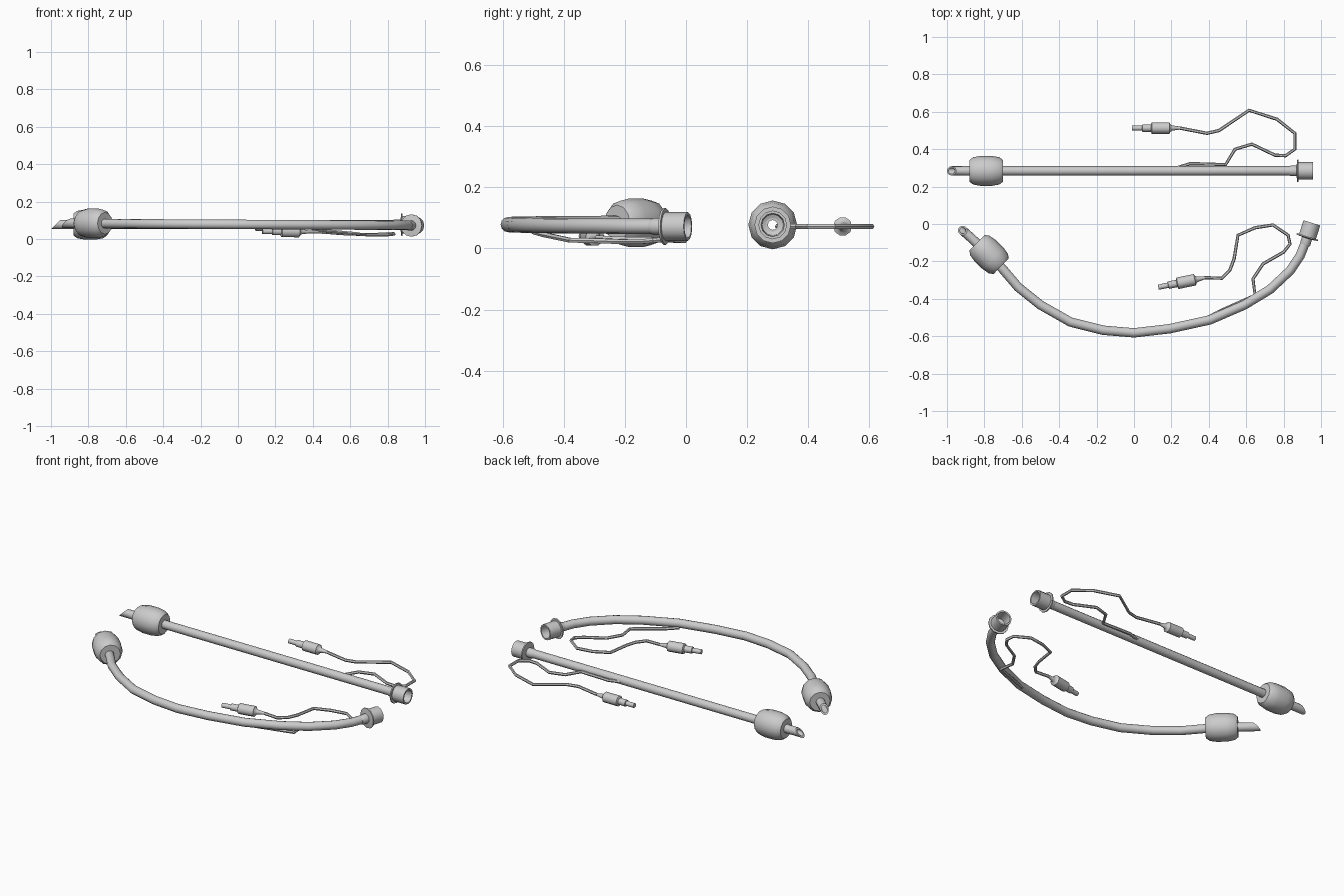
import bpy, bmesh, math
from mathutils import Vector

if "Cube" in bpy.data.objects:
    bpy.data.objects.remove(bpy.data.objects["Cube"])

UP = Vector((0, 0, 1))


def build(name, rings, loop=False):
    """Skin a list of vertex rings; loop joins last to first, otherwise ends are capped."""
    bm = bmesh.new()
    vr = [[bm.verts.new(p) for p in ring] for ring in rings]
    n = len(vr[0])
    pairs = list(zip(vr, vr[1:])) + ([(vr[-1], vr[0])] if loop else [])
    for a, b in pairs:
        for i in range(n):
            j = (i + 1) % n
            bm.faces.new((a[i], a[j], b[j], b[i]))
    if not loop:
        bm.faces.new(vr[0][::-1])
        bm.faces.new(vr[-1])
    bmesh.ops.recalc_face_normals(bm, faces=bm.faces)
    me = bpy.data.meshes.new(name)
    bm.to_mesh(me)
    bm.free()
    ob = bpy.data.objects.new(name, me)
    bpy.context.collection.objects.link(ob)
    bpy.context.view_layer.objects.active = ob
    ob.select_set(True)
    bpy.ops.object.shade_smooth_by_angle(angle=math.radians(40))
    ob.select_set(False)
    return ob


def ring(c, t, r, sides, bevel=0.0, phase=0.0):
    side = UP.cross(t).normalized()
    up = t.cross(side).normalized()
    out = []
    for k in range(sides):
        a = 2 * math.pi * k / sides + phase
        s, h = r * math.cos(a), r * math.sin(a)
        out.append(c + side * s + up * h + t * bevel * (h + 0.025))
    return out


def sweep(name, pts, r, sides, inner=None, bevel=0.0):
    """Round tube along points, hollow when inner is given, first end cut at a slant."""
    pts = [Vector(p) for p in pts]
    tans = []
    for i in range(len(pts)):
        a = (pts[i] - pts[i - 1]).normalized() if i else Vector()
        b = (pts[i + 1] - pts[i]).normalized() if i < len(pts) - 1 else Vector()
        tans.append((a + b).normalized())
    def rings(rad):
        return [ring(p, t, rad, sides, bevel if i == 0 else 0)
                for i, (p, t) in enumerate(zip(pts, tans))]
    if inner:
        return build(name, rings(r) + rings(inner)[::-1], loop=True)
    return build(name, rings(r))


def lathe(name, origin, direction, profile, sides, loop=False):
    o, d = Vector(origin), Vector(direction).normalized()
    return build(name, [ring(o + d * s, d, r, sides) for s, r in profile], loop)


CUFF = [(-.09, .022), (-.09, .058), (-.07, .073), (-.03, .08), (.03, .08),
        (.07, .073), (.09, .058), (.09, .022)]
CONNECTOR = [(-.045, .016), (-.045, .024), (-.035, .028), (-.004, .028), (0, .06),
             (.007, .06), (.007, .047), (.083, .047), (.083, .038), (.012, .035), (.004, .016)]
BALLOON = [(0, .008), (.04, .014), (.05, .02), (.056, .031), (.15, .031), (.155, .02),
           (.2, .02), (.202, .014), (.255, .014)]


def airway(prefix, path, cuff, cuff_dir, conn, conn_dir, line, balloon_dir):
    sweep(prefix + "_tube", path, .025, 12, inner=.017, bevel=1.0)
    lathe(prefix + "_cuff", cuff, cuff_dir, CUFF, 12, loop=True)
    lathe(prefix + "_connector", conn, conn_dir, CONNECTOR, 12, loop=True)
    sweep(prefix + "_inflation_line", line, .009, 6)
    lathe(prefix + "_pilot_balloon", line[-1], balloon_dir, BALLOON, 10)


# straight tube
Z = .077
line_a = [(.23, .30), (.30, .323), (.49, .318), (.54, .40), (.63, .427), (.754, .368),
          (.81, .365), (.86, .40), (.86, .485), (.765, .56), (.615, .608), (.455, .50),
          (.39, .485), (.245, .513)]
airway("straight",
       [(-1, .284, Z), (-.9, .284, Z), (0, .284, Z), (.88, .284, Z)],
       (-.79, .284, Z), (1, 0, 0), (.873, .284, Z), (1, 0, 0),
       [(x, y, .072) for x, y in line_a], (-1, 0, 0))

# curved tube
arc = [(-.935, -.018), (-.87, -.075), (-.775, -.165), (-.70, -.243), (-.62, -.337), (-.50, -.433),
       (-.34, -.524), (-.165, -.568), (0, -.582), (.19, -.56), (.405, -.513), (.59, -.433),
       (.727, -.35), (.834, -.25), (.888, -.17), (.926, -.073)]
line_b = [(.395, -.50, .055), (.46, -.465, .045), (.647, -.38, .027), (.636, -.293, .025),
          (.69, -.213, .022), (.80, -.15, .022), (.834, -.107, .026), (.824, -.06, .03),
          (.743, -.005, .025), (.647, -.02, .025), (.556, -.06, .028), (.535, -.187, .03),
          (.513, -.245, .032), (.47, -.29, .035), (.38, -.287, .038)]
airway("curved",
       [(x, y, .078 - .006 * x) for x, y in arc],
       (-.775, -.163, .084), (.72, -.7, 0), (.926, -.073, .072), (.3, .95, 0),
       line_b, (-.245, -.05, .002))
